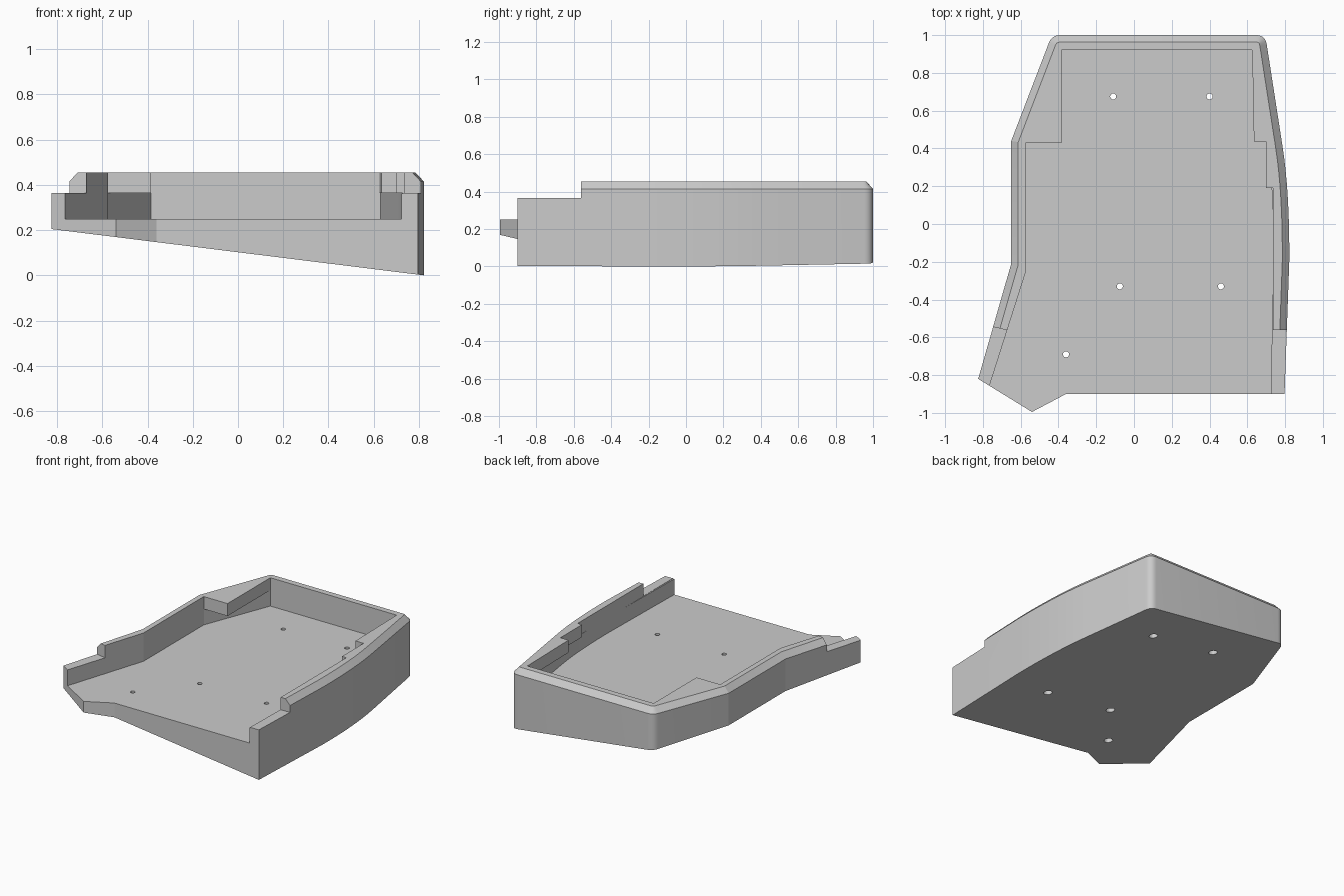
import bpy, bmesh
from math import cos, sin, pi
from mathutils import Vector

cube = bpy.data.objects.get("Cube")
if cube:
    bpy.data.objects.remove(cube)

FLOOR, STEP, CHAMFER_Z, TOP = 0.25, 0.365, 0.415, 0.455

grey = bpy.data.materials.new("light grey plastic")
grey.use_nodes = True
colour = (0.6, 0.6, 0.6, 1)
grey.diffuse_color = colour
grey.node_tree.nodes["Principled BSDF"].inputs["Base Color"].default_value = colour


def bend(a, c, b, n=8):
    """Smooth curve from a to b, pulled towards c."""
    a, c, b = Vector(a), Vector(c), Vector(b)
    return [a * (1 - t) ** 2 + c * 2 * t * (1 - t) + b * t * t
            for t in (i / n for i in range(n + 1))]


def rounded(prev, corner, nxt, d):
    c = Vector(corner)
    return bend(c + (Vector(prev) - c).normalized() * d, c,
                c + (Vector(nxt) - c).normalized() * d)


def inset(points, d):
    """Offset a counter-clockwise outline inwards by d."""
    out = []
    for i, p in enumerate(points):
        e1 = (p - points[i - 1]).normalized()
        e2 = (points[(i + 1) % len(points)] - p).normalized()
        n1, n2 = Vector((-e1.y, e1.x)), Vector((-e2.y, e2.x))
        out.append(p + (n1 + n2) * d / (1 + n1.dot(n2)))
    return out


def loft(name, rings):
    """Solid through stacked rings of equal point count, capped at both ends."""
    bm = bmesh.new()
    loops = [[bm.verts.new(co) for co in ring] for ring in rings]
    n = len(loops[0])
    for low, high in zip(loops, loops[1:]):
        for i in range(n):
            j = (i + 1) % n
            bm.faces.new((low[i], low[j], high[j], high[i]))
    bm.faces.new(loops[0][::-1])
    bm.faces.new(loops[-1])
    bmesh.ops.recalc_face_normals(bm, faces=bm.faces)
    mesh = bpy.data.meshes.new(name)
    bm.to_mesh(mesh)
    bm.free()
    mesh.materials.append(grey)
    obj = bpy.data.objects.new(name, mesh)
    bpy.context.collection.objects.link(obj)
    return obj


def level(points, z):
    return [(p[0], p[1], z) for p in points]


def cut(target, name, points, z0, z1):
    """Subtract a straight prism from the target."""
    cutter = loft(name, [level(points, z0), level(points, z1)])
    cutter.hide_render = True
    mod = target.modifiers.new(name, "BOOLEAN")
    mod.operation, mod.solver, mod.object = "DIFFERENCE", "EXACT", cutter
    bpy.ops.object.modifier_apply(modifier=name)
    bpy.data.objects.remove(cutter)


def circle(x, y, r, n=20):
    return [(x + r * cos(2 * pi * i / n), y + r * sin(2 * pi * i / n)) for i in range(n)]


# Outer outline, counter-clockwise from the front right tip
back_right, back_left = (0.695, 1.0), (-0.435, 1.0)
side_top, waist = (0.785, 0.42), (-0.65, 0.44)
outline = [Vector(p) for p in ((-0.825, -0.82), (-0.54, -0.995), (-0.36, -0.9), (0.797, -0.9))]
outline += bend((0.822, -0.2), (0.825, 0.17), side_top)
outline += rounded(side_top, back_right, back_left, 0.05)
outline += rounded(back_right, back_left, waist, 0.045)
outline += [Vector(waist), Vector((-0.65, -0.21))]

# Body with a sloping underside and a chamfered rim
underside = [(p.x, p.y, 0.1242 * (0.822 - p.x)) for p in outline]
tray = loft("tray_body", [underside, level(outline, CHAMFER_Z),
                          level(inset(outline, 0.037), TOP)])
bpy.context.view_layer.objects.active = tray
tray.select_set(True)

# Main cavity, open at the front, following the outer wall
left_wall = [(-0.575, -0.26), (-0.83, -1.06)]
cavity = [(0.72, -1.1)] + bend((0.738, -0.2), (0.742, 0.17), (0.705, 0.42))
cavity += [(0.63, 0.92), (-0.385, 0.92), (-0.575, 0.43)] + left_wall
cut(tray, "cavity", cavity, FLOOR, STEP)

# Rim opening, which leaves overhanging ledges at the back corners
opening = [(0.735, -1.1), (0.735, 0.19), (0.70, 0.19), (0.70, 0.437), (0.635, 0.437),
           (0.626, 0.92), (-0.385, 0.92), (-0.385, 0.43), (-0.575, 0.43)] + left_wall
cut(tray, "rim_opening", opening, STEP - 0.002, TOP + 0.2)

# Lowered front ends of both side walls
front_step = [(-1.1, -1.2), (1.0, -1.2), (1.0, -0.56), (-0.66, -0.565), (-1.1, -0.462)]
cut(tray, "front_step", front_step, STEP, TOP + 0.2)

# Screw holes, wider from below
for x, y in ((-0.11, 0.675), (0.40, 0.675), (-0.075, -0.33), (0.46, -0.33), (-0.36, -0.69)):
    cut(tray, "screw_hole", circle(x, y, 0.016), -0.1, 0.35)
    cut(tray, "screw_recess", circle(x, y, 0.029), -0.1, 0.2)

bpy.ops.object.shade_smooth_by_angle(angle=0.26)
